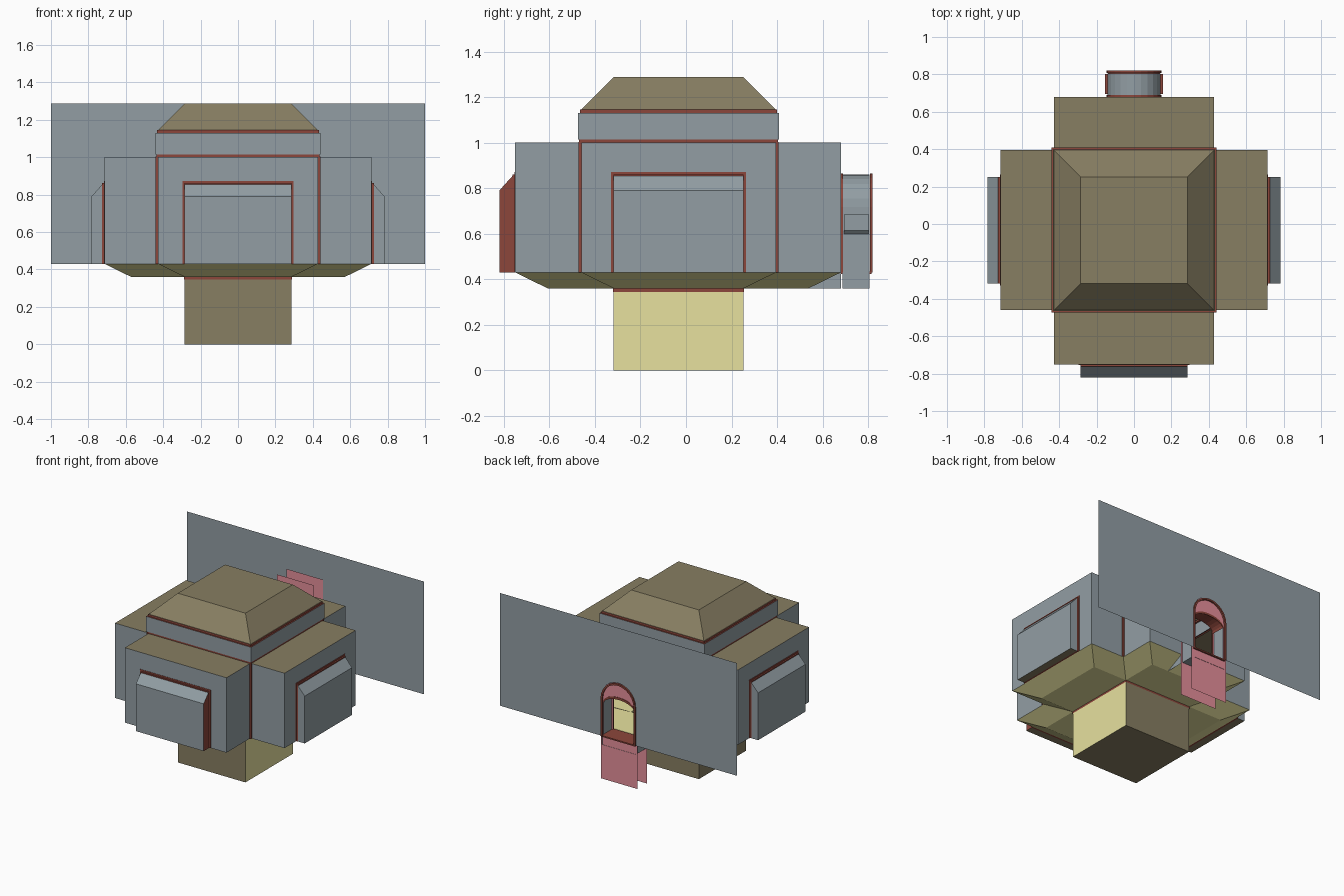
import bpy, bmesh, math

if "Cube" in bpy.data.objects:
    bpy.data.objects.remove(bpy.data.objects["Cube"])


def material(name, r, g, b):
    m = bpy.data.materials.new(name)
    lin = [((c / 255 + 0.055) / 1.055) ** 2.4 for c in (r, g, b)]
    m.diffuse_color = (*lin, 1)
    m.use_nodes = True
    m.node_tree.nodes["Principled BSDF"].inputs["Base Color"].default_value = m.diffuse_color
    return m


MATS = [material("grey wall", 146, 158, 164), material("khaki", 135, 126, 98),
        material("red trim", 140, 70, 59), material("pale yellow", 232, 226, 159),
        material("pink", 229, 143, 154)]
GREY, KHAKI, RED, YELLOW, PINK = range(5)


def build(name, verts, faces, rule):
    """Mesh from points; rule is a material number or a function of the face normal."""
    bm = bmesh.new()
    vs = [bm.verts.new(v) for v in verts]
    for f in faces:
        bm.faces.new([vs[i] for i in f])
    bmesh.ops.remove_doubles(bm, verts=bm.verts, dist=1e-5)
    bmesh.ops.recalc_face_normals(bm, faces=bm.faces)
    bm.normal_update()
    for f in bm.faces:
        f.material_index = rule(f.normal) if callable(rule) else rule
    me = bpy.data.meshes.new(name)
    bm.to_mesh(me)
    bm.free()
    for m in MATS:
        me.materials.append(m)
    ob = bpy.data.objects.new(name, me)
    bpy.context.collection.objects.link(ob)
    return ob


def loft(name, loops, rule, bottom=True, top=True, closed=True):
    """Skin a stack of equal-length loops."""
    n = len(loops[0])
    verts = [p for l in loops for p in l]
    faces = []
    for k in range(len(loops) - 1):
        for i in range(n if closed else n - 1):
            j = (i + 1) % n
            faces.append((k * n + i, k * n + j, (k + 1) * n + j, (k + 1) * n + i))
    if bottom:
        faces.append(tuple(range(n)))
    if top:
        faces.append(tuple(range((len(loops) - 1) * n, len(loops) * n)))
    return build(name, verts, faces, rule)


def rect(x0, x1, y0, y1, z):
    return [(x0, y0, z), (x1, y0, z), (x1, y1, z), (x0, y1, z)]


def box(name, x, y, z, rule):
    return loft(name, [rect(*x, *y, z[0]), rect(*x, *y, z[1])], rule)


YC = -0.0325  # centre line of the crossing


def square(h, z):
    return rect(-h, h, YC - h, YC + h, z)


def arch(r, spring, base, y, rise=None, steps=12):
    """Round-topped opening outline, right foot to left foot."""
    rise = r if rise is None else rise
    top = [(r * math.cos(math.pi * i / steps), y, spring + rise * math.sin(math.pi * i / steps))
           for i in range(steps + 1)]
    return [(r, y, base)] + top + [(-r, y, base)]


def arched_sheet(name, half, z0, z1, y, hole, rule):
    """Flat sheet with an arched opening, split above the crown into two halves."""
    mid = len(hole) // 2
    crown = hole[mid]
    right = [(half, y, z0), (half, y, z1), (0, y, z1), crown] + hole[:mid][::-1]
    left = [(-half, y, z0), (-half, y, z1), (0, y, z1), crown] + hole[mid + 1:]
    n = len(right)
    return build(name, right + left, [tuple(range(n)), tuple(range(n, n + len(left)))], rule)


# Cross-shaped body shell with pale floor
def cross(d, z):
    a, y1, y2, ex, f, b = 0.428 - d, -0.46 + d, 0.395 - d, 0.714 - d, -0.75 + d, 0.68 - d
    pts = [(a, f), (a, y1), (ex, y1), (ex, y2), (a, y2), (a, b),
           (-a, b), (-a, y2), (-ex, y2), (-ex, y1), (-a, y1), (-a, f)]
    return [(x, y, z) for x, y in pts]


ARMS = ((11, 0, 1, 10), (1, 2, 3, 4), (4, 5, 6, 7), (7, 8, 9, 10))


def ring_faces(skip=()):
    return [(i, (i + 1) % 12, 12 + (i + 1) % 12, 12 + i) for i in range(12) if i not in skip]


# edge 5 is the doorway end, filled separately
build("body_walls", cross(0, 1.0) + cross(0, 0.43), ring_faces((5,)) + list(ARMS),
      lambda n: KHAKI if abs(n.z) > 0.3 else GREY)
build("body_floor", cross(0, 0.43) + cross(0.143, 0.36),
      ring_faces() + [tuple(i + 12 for i in q) for q in ARMS], YELLOW).data.flip_normals()
floor = bpy.data.objects["body_floor"].data
if sum(p.normal.z * p.area for p in floor.polygons) > 0:
    floor.flip_normals()  # outside faces down
arched_sheet("doorway_end_wall", 0.428, 0.43, 1.0, 0.68, arch(0.14, 0.72, 0.43, 0.68), GREY)

# Sunken base with one pale side
loft("base", [square(0.285, 0), square(0.285, 0.36)],
     lambda n: YELLOW if n.x > 0.5 else KHAKI, top=False)
loft("base_trim", [square(0.288, 0.345), square(0.288, 0.359)], RED, False, False)

# Collar with red ledges, and roof
loft("lower_collar_trim", [square(0.437, 1.001), square(0.437, 1.015)], RED, False, False)
loft("collar", [square(0.428, 1.015), square(0.442, 1.015), square(0.442, 1.13), square(0.428, 1.13)],
     lambda n: RED if abs(n.z) > 0.5 else GREY, False, False)
loft("upper_collar_trim", [square(0.432, 1.13), square(0.432, 1.145)], RED, False, False)
loft("roof", [square(0.432, 1.145), square(0.428, 1.145), square(0.285, 1.288)],
     lambda n: KHAKI, False)

# Red posts in the inner corners
for sx in (-1, 1):
    for y in (-0.465, 0.40):
        x = sx * 0.433
        box("corner_post", (x - 0.007, x + 0.007), (y - 0.007, y + 0.007), (0.43, 1.003), RED)


# Projecting bays with a red lip and a thin red surround
def bay(name, place, u0, u1, axis, side):
    def rule(n):
        if n.z < -0.5:
            return KHAKI
        return side if abs(n[axis]) > 0.9 else GREY

    def bar(part, a, b, z0, z1, d):
        loft(name + part, [[place(a, 0, z), place(b, 0, z), place(b, d, z), place(a, d, z)]
                           for z in (z0, z1)], RED)
    prof = [(0.013, 0.43), (0.07, 0.43), (0.07, 0.79), (0.013, 0.853)]
    loft(name, [[place(u, v, z) for v, z in prof] for u in (u0, u1)], rule)
    bar("_lip", u0, u1, 0.43, 0.861, 0.013)
    t = 0.012
    bar("_surround", u0 - t, u0, 0.43, 0.872, 0.003)
    bar("_surround", u1, u1 + t, 0.43, 0.872, 0.003)
    bar("_surround", u0, u1, 0.861, 0.872, 0.003)


bay("front_bay", lambda u, v, z: (u, -0.75 - v, z), -0.285, 0.285, 0, RED)
bay("right_bay", lambda u, v, z: (0.714 + v, u, z), -0.3175, 0.2525, 1, GREY)
bay("left_bay", lambda u, v, z: (-0.714 - v, u, z), -0.3175, 0.2525, 1, GREY)

# Arched passage at the back
loft("passage", [arch(0.142, 0.718, 0.36, 0.688), arch(0.142, 0.718, 0.36, 0.805)], GREY, False, False)
for y in (0.677, 0.808):
    o, i = arch(0.146, 0.718, 0.43, y), arch(0.133, 0.718, 0.43, y)
    o2, i2 = [[(x, yy + 0.012, z) for x, yy, z in l] for l in (o, i)]
    loft("passage_arch_trim", [i, o, o2, i2, i], RED, False, False, False)
box("passage_floor", (-0.14, 0.14), (0.677, 0.815), (0.424, 0.434), RED)
for s in (-1, 1):
    prof = [(0.142, 0.60), (0.156, 0.615), (0.156, 0.685), (0.142, 0.685)]
    loft("passage_ledge", [[(s * x, y, z) for x, z in prof] for y in (0.695, 0.803)],
         lambda n: RED if n.z > 0.5 or abs(n.y) > 0.5 else GREY)
    build("step_side", [(s * 0.142, 0.537, 0.36), (s * 0.142, 0.68, 0.36), (s * 0.142, 0.68, 0.43)],
          [(0, 1, 2)], GREY)

# Pink door sheets, open in the middle, joined by a red lintel
for y in (0.692, 0.803):
    arched_sheet("door_sheet", 0.155, 0.43, 1.08, y, arch(0.132, 0.69, 0.43, y, 0.065), PINK)
    build("door_sheet_lower", [(-0.155, y, 0.10), (0.155, y, 0.10), (0.155, y, 0.43), (-0.155, y, 0.43)],
          [(0, 1, 2, 3)], PINK)
loft("door_lintel", [arch(0.132, 0.69, 0.43, y, 0.065)[1:-1] for y in (0.693, 0.806)],
     RED, False, False, False)
loft("door_lintel_edge", [[(x, 0.806, z - d) for x, y, z in arch(0.132, 0.69, 0.43, 0, 0.065)[1:-1]]
                          for d in (0, 0.018)], RED, False, False, False)

# Wide wall sheet with the arched opening
arched_sheet("back_wall", 1.0, 0.43, 1.288, 0.812, arch(0.146, 0.722, 0.43, 0.812), GREY)
